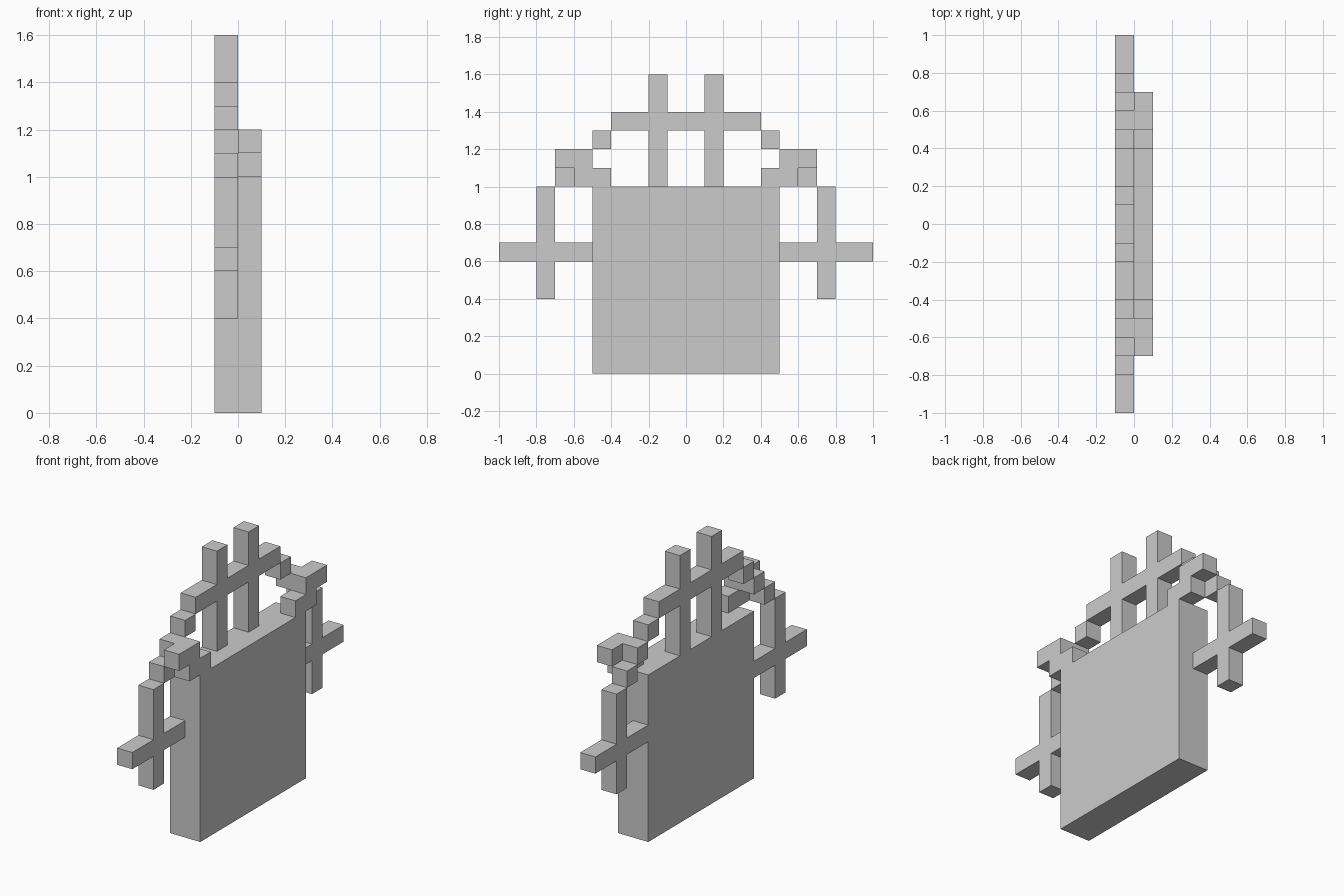
import bpy, bmesh

if "Cube" in bpy.data.objects:
    bpy.data.objects.remove(bpy.data.objects["Cube"])


def plate(name, outline, x0, x1, mirror=False):
    """Extrude a (y, z) outline from x0 to x1, optionally mirrored across y = 0."""
    bm = bmesh.new()
    face = bm.faces.new([bm.verts.new((x0, y, z)) for y, z in outline])
    grown = bmesh.ops.extrude_face_region(bm, geom=[face], use_keep_orig=True)
    verts = [g for g in grown["geom"] if isinstance(g, bmesh.types.BMVert)]
    bmesh.ops.translate(bm, verts=verts, vec=(x1 - x0, 0, 0))
    bmesh.ops.recalc_face_normals(bm, faces=bm.faces)
    mesh = bpy.data.meshes.new(name)
    bm.to_mesh(mesh)
    bm.free()
    obj = bpy.data.objects.new(name, mesh)
    bpy.context.collection.objects.link(obj)
    if mirror:
        mod = obj.modifiers.new("mirror", "MIRROR")
        mod.use_axis = (False, True, False)
        mod.use_mirror_merge = False
    return obj


def rect(y0, y1, z0, z1):
    return [(y0, z0), (y1, z0), (y1, z1), (y0, z1)]


BACK = (-0.1, 0.0)
FRONT = (0.0, 0.1)

# Main slab
plate("slab", rect(-0.5, 0.5, 0, 1), -0.1, 0.1)

# Top rail: one bar crossed by two posts on each side
plate("top_rail", rect(-0.1, 0.1, 1.3, 1.4), *BACK)
plate("top_cross", [(0.1, 1.0), (0.2, 1.0), (0.2, 1.3), (0.4, 1.3), (0.4, 1.4),
                    (0.2, 1.4), (0.2, 1.6), (0.1, 1.6)], *BACK, mirror=True)

# Stepped cubes descending from the rail to the side crosses
for i in range(3):
    y, z = 0.4 + 0.1 * i, 1.2 - 0.1 * i
    plate(f"step_cube_{i + 1}", rect(y, y + 0.1, z, z + 0.1), *BACK, mirror=True)

# Offset corner brackets in the front layer
plate("corner_bracket", [(0.4, 1.0), (0.6, 1.0), (0.6, 1.1), (0.7, 1.1), (0.7, 1.2),
                         (0.5, 1.2), (0.5, 1.1), (0.4, 1.1)], *FRONT, mirror=True)

# Side crosses
plate("side_cross", [(0.7, 0.4), (0.8, 0.4), (0.8, 0.6), (1.0, 0.6), (1.0, 0.7), (0.8, 0.7),
                     (0.8, 1.0), (0.7, 1.0), (0.7, 0.7), (0.5, 0.7), (0.5, 0.6), (0.7, 0.6)],
      *BACK, mirror=True)
